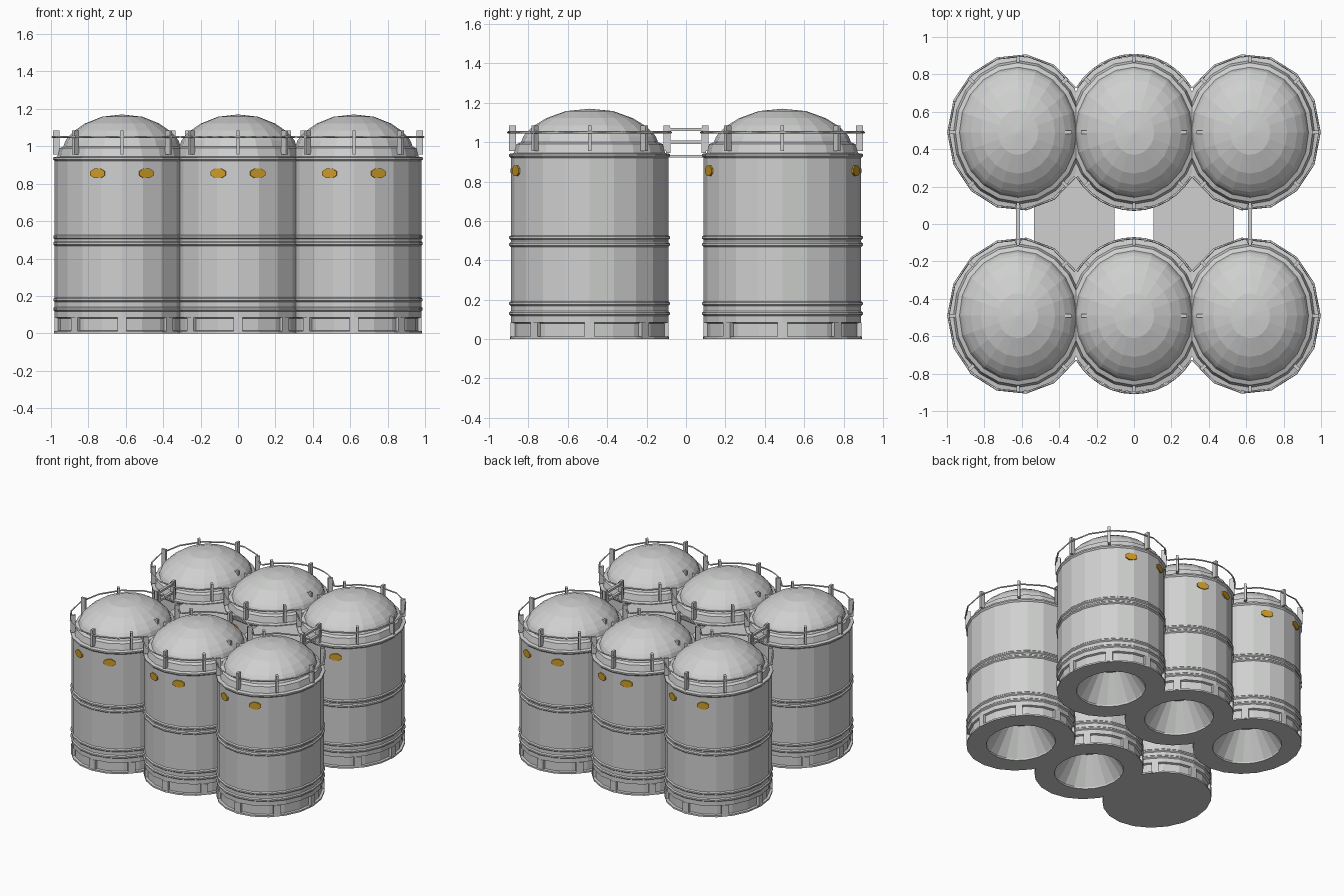
import bpy, bmesh
from math import sin, cos, radians, atan2, asin, pi
from mathutils import Matrix, Vector

if "Cube" in bpy.data.objects:
    bpy.data.objects.remove(bpy.data.objects["Cube"])

RX, RY = 0.36, 0.40      # tank half widths
SPACING, ROW = 0.62, 0.49
SIDES = 20


def material(name, rgb):
    m = bpy.data.materials.new(name)
    m.use_nodes = True
    m.diffuse_color = (*rgb, 1)
    m.node_tree.nodes["Principled BSDF"].inputs["Base Color"].default_value = (*rgb, 1)
    return m


GREY = material("light grey metal", (0.62, 0.63, 0.62))
GOLD = material("gold paint", (0.62, 0.33, 0.02))


def finish(bm, name, mat):
    bmesh.ops.recalc_face_normals(bm, faces=bm.faces)
    mesh = bpy.data.meshes.new(name)
    bm.to_mesh(mesh)
    bm.free()
    mesh.materials.append(mat)
    obj = bpy.data.objects.new(name, mesh)
    bpy.context.collection.objects.link(obj)
    return obj


def box(bm, centre, size, angle=0):
    mat = (Matrix.Translation(centre) @ Matrix.Rotation(angle, 4, 'Z')
           @ Matrix.Diagonal((*size, 1)))
    bmesh.ops.create_cube(bm, size=1, matrix=mat)


def rim(cx, cy, a, ratio=1.0):
    return cx + RX * ratio * cos(a), cy + RY * ratio * sin(a)


def lathe(name, profile, cx, cy):
    """Spin a (radius ratio, height) profile into an oval shell."""
    bm = bmesh.new()
    verts = [bm.verts.new((r, 0, z)) for r, z in profile]
    edges = [bm.edges.new(p) for p in zip(verts, verts[1:])]
    bmesh.ops.spin(bm, geom=verts + edges, cent=(0, 0, 0), axis=(0, 0, 1),
                   angle=2 * pi, steps=SIDES)
    bmesh.ops.remove_doubles(bm, verts=bm.verts, dist=0.0005)
    bmesh.ops.transform(bm, verts=bm.verts, matrix=Matrix.Translation((cx, cy, 0))
                        @ Matrix.Diagonal((RX, RY, 1, 1)))
    return finish(bm, name, GREY)


def hoop(z):
    return [(1, z - 0.012), (1.02, z - 0.005), (1.02, z + 0.005), (1, z + 0.012)]


# Tank outline: foot, recessed skirt, hoops, ledge and dome
hollow_base = [(0, 0.2), (0.3, 0.2), (0.64, 0.012), (0.64, 0)]
wall = ([(1.01, 0), (1.01, 0.012), (0.96, 0.014), (0.96, 0.08), (1, 0.085)]
        + hoop(0.13) + hoop(0.18) + hoop(0.48) + hoop(0.515)
        + [(1, 0.92), (1.025, 0.93), (1.025, 0.94), (0.96, 0.945), (0.93, 0.99),
           (0.87, 1.0), (0.84, 1.03), (0.8, 1.05), (0.7, 1.085), (0.55, 1.122),
           (0.3, 1.158), (0, 1.17)])


def brackets(name, cx, cy):
    bm = bmesh.new()
    for i in range(8):
        a = i * pi / 4
        x, y = rim(cx, cy, a, 0.98)
        box(bm, (x, y, 1.02), (0.035, 0.018, 0.13), a)       # rim tab
        x, y = rim(cx, cy, a, 0.97)
        box(bm, (x, y, 0.045), (0.025, 0.05, 0.08), a)       # skirt post
    finish(bm, name, GREY)


def tube(name, paths, radius):
    curve = bpy.data.curves.new(name, 'CURVE')
    curve.dimensions = '3D'
    curve.bevel_depth = radius
    curve.bevel_resolution = 0
    for path in paths:
        s = curve.splines.new('POLY')
        s.points.add(len(path) - 1)
        for p, co in zip(s.points, path):
            p.co = (*co, 1)
    obj = bpy.data.objects.new(name, curve)
    bpy.context.collection.objects.link(obj)
    curve.materials.append(GREY)


def arc(cx, cy, start, end, z):
    n = 12
    return [(*rim(cx, cy, radians(start + (end - start) * i / n), 1.035), z)
            for i in range(n + 1)]


def patches(name, cx, cy, offset, sides):
    bm = bmesh.new()
    for side in sides:
        for sx in (-1, 1):
            x = sx * offset
            y = side * RY * (1 - (x / RX) ** 2) ** 0.5
            normal = Vector((x / RX ** 2, y / RY ** 2, 0)).normalized()
            turn = Matrix.Rotation(atan2(normal.y, normal.x), 4, 'Z')
            place = (Matrix.Translation((cx + x, cy + y, 0.855)) @ turn
                     @ Matrix.Diagonal((1, 0.045, 0.028, 1))
                     @ Matrix.Rotation(pi / 2, 4, 'Y') @ Matrix.Rotation(pi / 8, 4, 'Z'))
            bmesh.ops.create_cone(bm, cap_ends=True, segments=8, radius1=1,
                                  radius2=1, depth=0.0095, matrix=place)
    finish(bm, name, GOLD)


# Two rows of three tanks
for row, cy in (("front", -ROW), ("back", ROW)):
    for col, cx in (("right", -SPACING), ("middle", 0), ("left", SPACING)):
        label = f"{row}_{col}"
        closed = label == "front_right"
        lathe(f"{label}_tank", ([(0, 0)] if closed else hollow_base) + wall, cx, cy)
        brackets(f"{label}_brackets", cx, cy)
        patches(f"{label}_patches", cx, cy, 0.13 if cx else 0.105,
                (-1,) if row == "front" else (-1, 1))
        spans = {"right": [(35, 325)], "left": [(-145, 145)],
                 "middle": [(35, 145), (215, 325)]}[col]
        tube(f"{label}_rail", [arc(cx, cy, a, b, 1.05) for a, b in spans], 0.006)

# Walkway plates and bridge rails between the rows
for name, s in (("right", -1), ("left", 1)):
    bm = bmesh.new()
    box(bm, (s * 0.32, 0, 0.928), (0.43, 0.56, 0.012))
    finish(bm, f"{name}_walkway", GREY)
    bm = bmesh.new()
    for z in (1.0, 1.065):
        box(bm, (s * 0.62, 0, z), (0.02, 0.22, 0.016))
    for y in (-0.09, 0.09):
        box(bm, (s * 0.62, y, 1.01), (0.03, 0.022, 0.13))
    finish(bm, f"{name}_bridge_rail", GREY)
